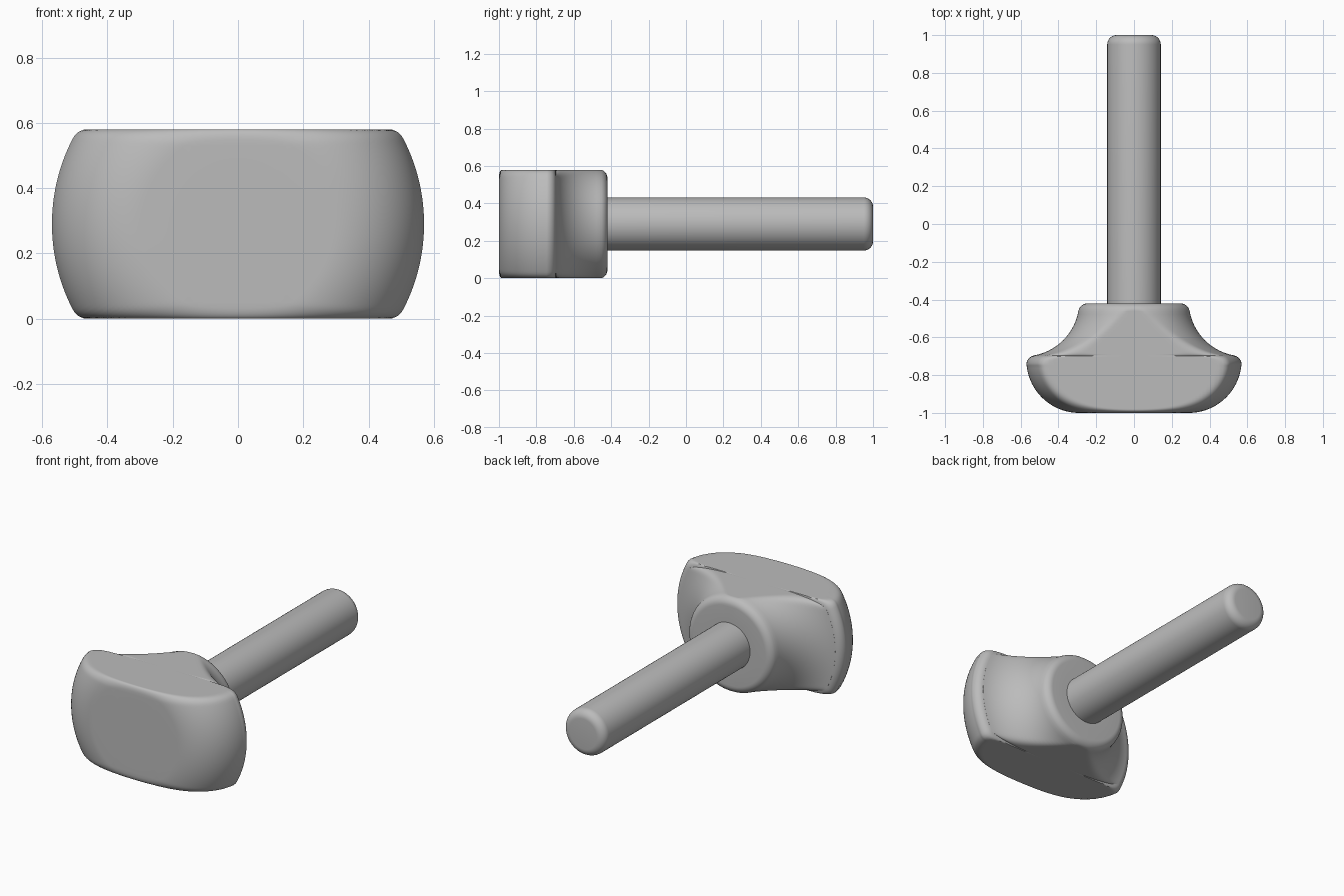
import bpy, bmesh
from math import sin, cos, pi, radians, sqrt, hypot

cube = bpy.data.objects.get("Cube")
if cube:
    bpy.data.objects.remove(cube)

HALF = 0.29     # half height of the knob, also the axis height
ROUND = 0.05    # edge fillet radius

grey = bpy.data.materials.new("grey")
grey.use_nodes = True
grey.diffuse_color = (0.5, 0.5, 0.5, 1)
grey.node_tree.nodes["Principled BSDF"].inputs["Base Color"].default_value = (0.5, 0.5, 0.5, 1)


def arc(cx, cy, r, start, end, steps, side=1):
    """Profile rows (radius, y, radial part of the outward normal)."""
    rows = []
    for i in range(steps + 1):
        a = radians(start + (end - start) * i / steps)
        rows.append((cx + r * cos(a), cy + r * sin(a), side * cos(a)))
    return rows


def inside(rho, R, n, s, half):
    """Is rho within the turned shape cut by the flats, with filleted edges?"""
    a = n * (rho - R) + ROUND
    b = rho * s - half + ROUND
    c = n * s
    if a > 0 and b > 0 and a > c * b and b > c * a and c * c < 0.9999:
        return sqrt((a * a + b * b - 2 * a * b * c) / (1 - c * c)) <= ROUND + 1e-7
    return max(a, b) <= ROUND + 1e-7


def trimmed(R, n, s, half):
    if inside(R, R, n, s, half):
        return R
    lo, hi = 0, R
    for _ in range(24):
        mid = (lo + hi) / 2
        if inside(mid, R, n, s, half):
            lo = mid
        else:
            hi = mid
    return lo


def turned(name, profile, sides, half):
    """Turn a profile round the long axis, flattened above and below."""
    bm = bmesh.new()
    rings = []
    for R, y, n in profile:
        ring = []
        for i in range(sides):
            t = 2 * pi * i / sides
            rho = trimmed(R, n, abs(sin(t)), half)
            ring.append(bm.verts.new((rho * cos(t), y, HALF + rho * sin(t))))
        rings.append(ring)
    for low, high in zip(rings, rings[1:]):
        for i in range(sides):
            j = (i + 1) % sides
            bm.faces.new((low[i], low[j], high[j], high[i]))
    bm.faces.new(rings[0])
    bm.faces.new(rings[-1])
    bmesh.ops.remove_doubles(bm, verts=bm.verts, dist=1e-5)
    bmesh.ops.recalc_face_normals(bm, faces=bm.faces)
    mesh = bpy.data.meshes.new(name)
    bm.to_mesh(mesh)
    bm.free()
    mesh.materials.append(grey)
    obj = bpy.data.objects.new(name, mesh)
    bpy.context.collection.objects.link(obj)
    bpy.ops.object.select_all(action='DESELECT')
    obj.select_set(True)
    bpy.context.view_layer.objects.active = obj
    bpy.ops.object.shade_smooth_by_angle(angle=radians(35))
    return obj


# Knob: flat front, convex shoulder, rounded rim, concave neck, rounded back
knob = [(0.2, -1, 0)]
knob += arc(0.29, -0.72, 0.28, -90, -6.2, 28)
knob += arc(0.52, -0.745, ROUND, 0, 79.8, 8)
knob += arc(0.58, -0.41, 0.29, 259.8, 190.2, 20, -1)
knob += arc(0.245, -0.47, ROUND, 12, 90, 8)
knob += [(0.16, -0.42, 0)]
turned("knob", knob, 240, HALF)

# Shaft: plain rod with a rounded end
shaft = [(0.142, -0.5, 1)] + arc(0.092, 0.95, ROUND, 0, 90, 8)
turned("shaft", shaft, 64, 1)
